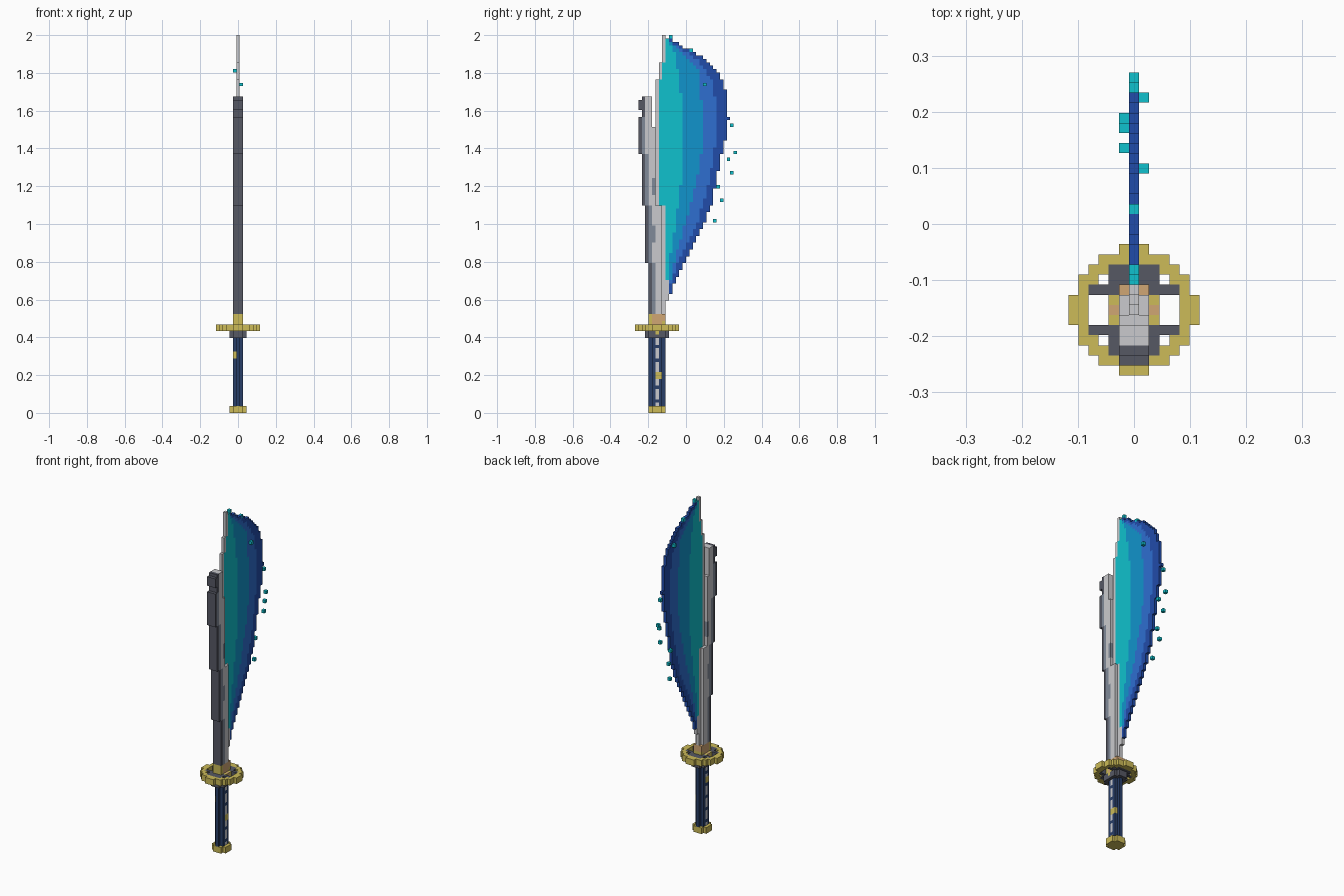
import bpy, bmesh
from mathutils import Vector

if "Cube" in bpy.data.objects:
    bpy.data.objects.remove(bpy.data.objects["Cube"])

V = 2 / 111          # edge of one cube
Y0 = -15 * V         # front limit of the cube grid


def mat(name, rgb):
    lin = [(c / 255 / 12.92) if c < 10 else ((c / 255 + 0.055) / 1.055) ** 2.4 for c in rgb]
    m = bpy.data.materials.new(name)
    m.diffuse_color = (*lin, 1)
    m.use_nodes = True
    m.node_tree.nodes["Principled BSDF"].inputs["Base Color"].default_value = m.diffuse_color
    return m


M = {n: mat(n, c) for n, c in {
    "gold": (204, 187, 88), "dark_grey": (86, 88, 100), "light_steel": (202, 202, 205),
    "blue_grey": (128, 138, 152), "copper": (208, 166, 116), "navy": (40, 62, 104),
    "cyan": (16, 193, 205), "azure": (17, 148, 204), "mid_blue": (46, 110, 208),
    "deep_blue": (33, 76, 170)}.items()}

# the four corners of each cube face, by outward direction
FACES = {}
for axis in range(3):
    for s in (0, 1):
        quad = []
        for a, b in ((0, 0), (1, 0), (1, 1), (0, 1)):
            p = [0, 0, 0]
            p[axis], p[(axis + 1) % 3], p[(axis + 2) % 3] = s, a, b
            quad.append(tuple(p))
        d = [0, 0, 0]
        d[axis] = 2 * s - 1
        FACES[tuple(d)] = quad if s else quad[::-1]


def build(name, cells):
    """Skin a set of coloured grid cubes, keeping only exposed faces."""
    bm, verts = bmesh.new(), {}
    names = sorted(set(cells.values()))
    for (i, j, k), col in cells.items():
        for d, quad in FACES.items():
            if (i + d[0], j + d[1], k + d[2]) in cells:
                continue
            corners = []
            for q in quad:
                key = (i + q[0], j + q[1], k + q[2])
                if key not in verts:
                    verts[key] = bm.verts.new(Vector(((key[0] - .5) * V, Y0 + key[1] * V, key[2] * V)))
                corners.append(verts[key])
            f = bm.faces.new(corners)
            f.material_index = names.index(col)
    me = bpy.data.meshes.new(name)
    bm.to_mesh(me)
    bm.free()
    for n in names:
        me.materials.append(M[n])
    bpy.context.collection.objects.link(bpy.data.objects.new(name, me))


def fill(cells, half, js, ks, col):
    for i in range(-half, half + 1):
        for j in range(*js):
            for k in range(*ks):
                cells[i, j, k] = col


def lerp(pts, k):
    for (k0, a), (k1, b) in zip(pts, pts[1:]):
        if k0 <= k <= k1:
            return a + (b - a) * (k - k0) / (k1 - k0)
    return pts[0][1] if k < pts[0][0] else pts[-1][1]


# pommel: square with clipped corners
c = {}
for k in (0, 1):
    for i in range(-2, 3):
        for j in range(4, 9):
            if abs(i) + abs(j - 6) < 4:
                c[i, j, k] = "gold"
build("pommel", c)

# grip: clipped column with a light inlay strip and gold ornaments
c = {}
for k in range(2, 22):
    for i in (-1, 0, 1):
        for j in range(4, 9):
            if abs(i) == 1 and j in (4, 8):
                continue
            col = "navy"
            if abs(i) == 1 and j == 6 and k % 4 != 3:
                col = "light_steel"
            if (i == 1 and j in (6, 7) and k in (10, 11)) or (i == -1 and j in (5, 6) and k in (16, 17)):
                col = "gold"
            c[i, j, k] = col
build("grip", c)

# spacer below the guard
c = {}
for k in (22, 23):
    for i in range(-2, 3):
        for j in range(3, 10):
            if abs(i) == 2 and j in (3, 9):
                continue
            c[i, j, k] = "gold" if j == 6 and k == 23 else "dark_grey"
build("guard_spacer", c)

# guard: gold ring with dark cross plates and open windows
outer = [1, 3, 4, 5, 5, 6, 6]
inner = [-1, -1, 2, 3, 4, 4, 4]
c = {}
for j in range(13):
    r = min(j, 12 - j)
    for i in range(-outer[r], outer[r] + 1):
        a = abs(i)
        if a > inner[r]:
            col = "gold"
        elif r == 4 or a <= 2:
            col = "gold" if r >= 5 else "dark_grey"
            if j == 6 and a == 2:
                col = "copper"
        else:
            continue
        for k in (24, 25):
            c[i, j, k] = col
build("guard", c)

# collar
c = {}
fill(c, 1, (4, 9), (26, 29), "copper")
fill(c, 1, (4, 5), (26, 29), "gold")
fill(c, 1, (8, 9), (26, 27), "gold")
build("blade_collar", c)

# stepped blade: dark spine, blue-grey layer, steel body, thin edge
c = {}
#    from, to, spine, thick end, thin end
for k0, k1, s, thick, thin in ((29, 33, 4, 8, 9), (33, 39, 4, 8, 10), (39, 44, 4, 8, 9), (44, 61, 3, 8, 9),
                               (61, 76, 2, 6, 7), (76, 84, 1, 6, 7), (84, 87, 1, 5, 5),
                               (87, 93, 2, 5, 5)):
    fill(c, 0, (s, thin), (k0, k1), "light_steel")
    fill(c, 1, (s, thick), (k0, k1), "light_steel")
    fill(c, 1, (s + 1, s + 2), (k0, k1), "blue_grey" if k0 < 87 else "light_steel")
    fill(c, 1, (s, s + 1), (k0, k1), "dark_grey")
fill(c, 1, (1, 2), (89, 92), "dark_grey")
# darker patches along the steel body
for k0 in (36, 50, 64):
    fill(c, 1, (5, 6), (k0, k0 + 5), "blue_grey")
# narrow tip
for k0, k1, j in ((84, 98, 6), (98, 103, 7), (103, 111, 8)):
    fill(c, 0, (j, j + 1), (k0, k1), "light_steel")
build("blade", c)

# curved energy fan: limits of each colour band by height
BANDS = (
    ("cyan", ((36, 9.5), (43, 10), (56, 12), (67, 13.5), (84, 14), (95, 13.4), (104, 12), (109, 9.5))),
    ("azure", ((36, 10), (43, 11.3), (56, 15), (67, 18), (78, 20), (90, 19.7), (100, 18.5), (105, 14), (109, 9.5))),
    ("mid_blue", ((36, 10), (44, 12.7), (56, 18.5), (67, 21.7), (78, 23.6), (90, 24.2), (97, 22.5), (103, 18.5), (109, 10))),
    ("deep_blue", ((35, 10.6), (39, 12), (42, 14), (46, 15.8), (51, 18), (56, 20.7), (61, 22.5), (68, 24),
                   (74, 25.2), (80, 26.6), (86, 27.5), (92, 27.2), (97, 25.8), (101, 23.4),
                   (104, 20), (106, 16), (108, 12.5), (110, 9.9))))
c = {}
for k in range(35, 110):
    start = 10 if k < 39 else 9 if k < 61 else 7 if k < 98 else 8 if k < 103 else 9
    for j in range(start, 29):
        for col, pts in BANDS:
            if j + .5 <= lerp(pts, k):
                c[0, j, k] = col
                break
build("energy_fan", c)

# loose sparks around the fan
c = {}
for i, j, k in ((0, 10, 110), (0, 16, 106), (-1, 22, 100), (1, 20, 96), (0, 25, 92), (0, 28, 84), (0, 29, 76),
                (1, 27, 74), (0, 28, 70), (-1, 24, 66), (-1, 25, 62), (0, 23, 56)):
    c[i, j, k] = "cyan"
build("sparks", c)
